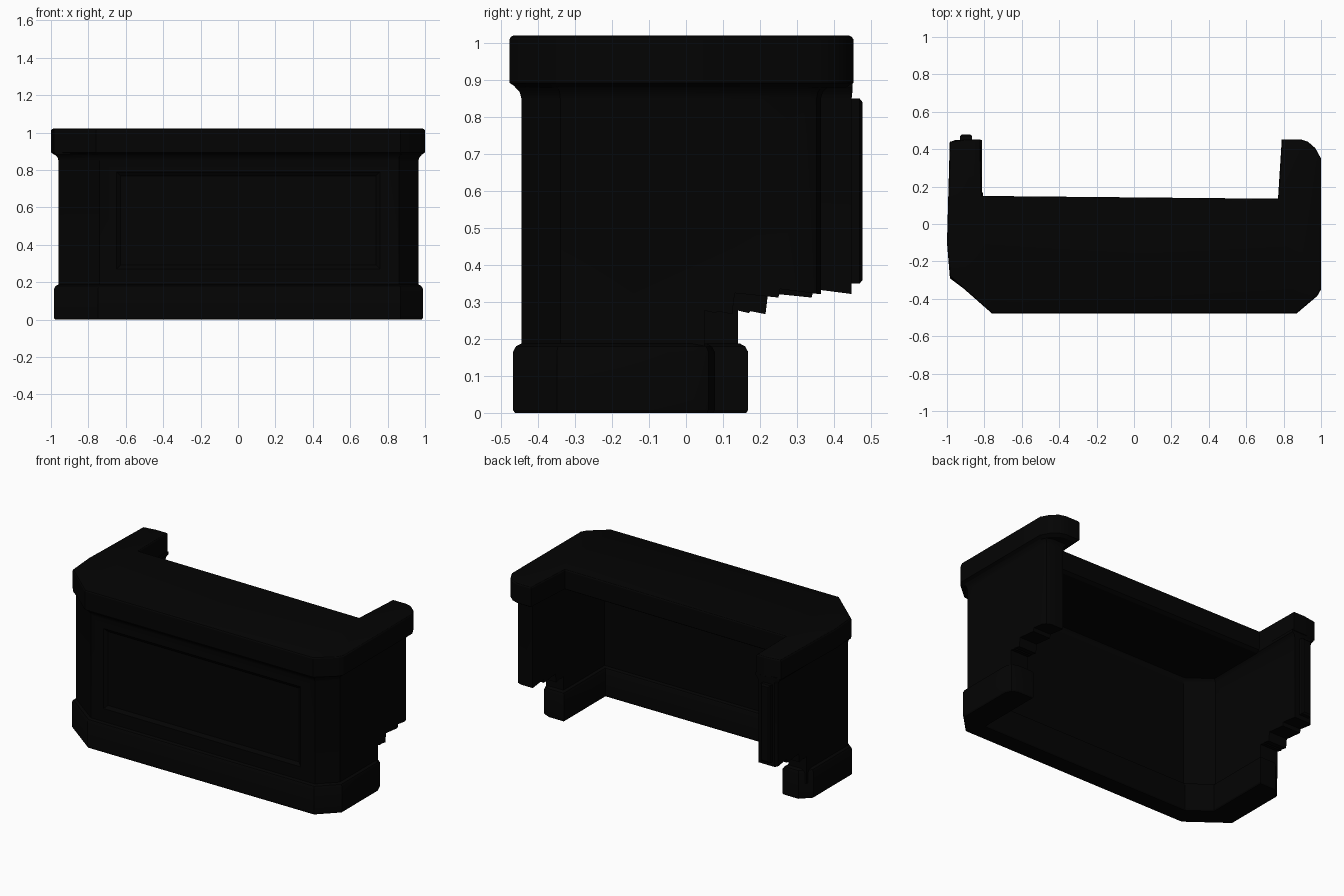
import bpy, bmesh
from mathutils import Vector

if "Cube" in bpy.data.objects:
    bpy.data.objects.remove(bpy.data.objects["Cube"])

black = bpy.data.materials.new("black_lacquer")
black.diffuse_color = (0.001, 0.001, 0.001, 1)
black.use_nodes = True
black.node_tree.nodes["Principled BSDF"].inputs["Base Color"].default_value = black.diffuse_color


def offset(outline, d):
    """Mitred outward offset of a counter-clockwise outline."""
    pts = [Vector(p) for p in outline]
    result = []
    for i, p in enumerate(pts):
        a = (p - pts[i - 1]).normalized()
        b = (pts[(i + 1) % len(pts)] - p).normalized()
        na, nb = Vector((a.y, -a.x)), Vector((b.y, -b.x))
        result.append(p + (na + nb) * d / (1 + na.dot(nb)))
    return result


def add_mesh(name, rings):
    """Skin closed rings of 3D points and cap both ends."""
    bm = bmesh.new()
    loops = [[bm.verts.new(p) for p in r] for r in rings]
    n = len(loops[0])
    for lo, hi in zip(loops, loops[1:]):
        for i in range(n):
            j = (i + 1) % n
            bm.faces.new((lo[i], lo[j], hi[j], hi[i]))
    caps = [bm.faces.new(loops[0][::-1]), bm.faces.new(loops[-1])]
    bm.normal_update()
    bmesh.ops.triangulate(bm, faces=caps)
    bmesh.ops.recalc_face_normals(bm, faces=bm.faces)
    me = bpy.data.meshes.new(name)
    bm.to_mesh(me)
    bm.free()
    ob = bpy.data.objects.new(name, me)
    bpy.context.collection.objects.link(ob)
    me.materials.append(black)
    return ob


def loft(name, outline, layers, back=1.0):
    """Stack offset copies of a plan; nothing reaches behind y = back."""
    return add_mesh(name, [[(p.x, min(p.y, back), z) for p in offset(outline, d)]
                           for d, z in layers])


def rect(x0, x1, z0, z1, y, inset=0):
    return [(x0 + inset, y, z0 + inset), (x1 - inset, y, z0 + inset),
            (x1 - inset, y, z1 - inset), (x0 + inset, y, z1 - inset)]


def cut(ob, cutter):
    mod = ob.modifiers.new("cut", 'BOOLEAN')
    mod.operation = 'DIFFERENCE'
    mod.solver = 'EXACT'
    mod.object = cutter
    bpy.context.view_layer.objects.active = ob
    bpy.ops.object.modifier_apply(modifier=mod.name)
    bpy.data.objects.remove(cutter)


def wall_outline(left_back, right_back, c):
    """U-shaped wall plan; arms end at the given y, left end chamfered by c."""
    r = right_back
    return [(-0.96, -0.28), (-0.74, -0.445), (0.86, -0.445), (0.965, -0.34),
            (0.965, r - 0.04), (0.953, r - 0.012), (0.925, r),
            (0.84, r), (0.84, -0.37), (-0.68, -0.37), (-0.83, -0.26), (-0.83, left_back),
            (-0.96 + c, left_back), (-0.96, left_back - c)]


# U-shaped wall with a cove under the top; the right arm is shorter
wall = loft("counter_wall", wall_outline(0.448, 0.365, 0.015),
            [(0, 0.1), (0, 0.85), (0.005, 0.868), (0.018, 0.882), (0.018, 0.9)], 0.45)

# stepped underside of each arm
steps = [(0.14, 0), (0.7, 0), (0.7, 0.32), (0.445, 0.322), (0.345, 0.335), (0.34, 0.312),
         (0.222, 0.324), (0.215, 0.267), (0.175, 0.275), (0.17, 0.27), (0.14, 0.277)]
for x0, x1, shift in ((-1.2, 0, 0), (0, 1.2, -0.09)):
    cut(wall, add_mesh("arm_cutter", [[(x, y + shift, z) for y, z in steps] for x in (x0, x1)]))

# recessed front panel with a sunk frame line
cut(wall, add_mesh("panel_cutter", [rect(-0.65, 0.76, 0.27, 0.79, -0.5),
                                    rect(-0.65, 0.76, 0.27, 0.79, -0.446),
                                    rect(-0.65, 0.76, 0.27, 0.79, -0.43, 0.022)]))

# plinth with chamfered upper edge
plinth = loft("plinth", wall_outline(0.145, 0.055, 0.05),
              [(0.018, 0), (0.023, 0.008), (0.023, 0.165), (0.015, 0.18), (0, 0.188)])

# counter top with slightly eased edges
top_plan = [(-1.0, -0.1), (-0.985, -0.28), (-0.76, -0.478), (0.87, -0.478), (0.98, -0.385),
            (1.0, -0.35), (1.0, 0.35), (0.97, 0.405), (0.93, 0.44), (0.89, 0.453),
            (0.79, 0.453), (0.77, 0.135), (-0.815, 0.15), (-0.82, 0.453), (-0.9, 0.453),
            (-0.985, 0.44)]
top = loft("counter_top", top_plan,
           [(-0.02, 0.88), (0, 0.893), (0, 1.01), (-0.004, 1.017), (-0.012, 1.021)])

# upright strip on the back end of the left arm
strip = add_mesh("end_strip", [rect(-0.93, -0.865, 0.35, 0.85, 0.44),
                               rect(-0.93, -0.865, 0.35, 0.85, 0.47),
                               rect(-0.93, -0.865, 0.35, 0.85, 0.478, 0.01)])

for ob in (wall, plinth, top, strip):
    ob.select_set(True)
bpy.context.view_layer.objects.active = wall
bpy.ops.object.shade_smooth_by_angle(angle=0.5)
